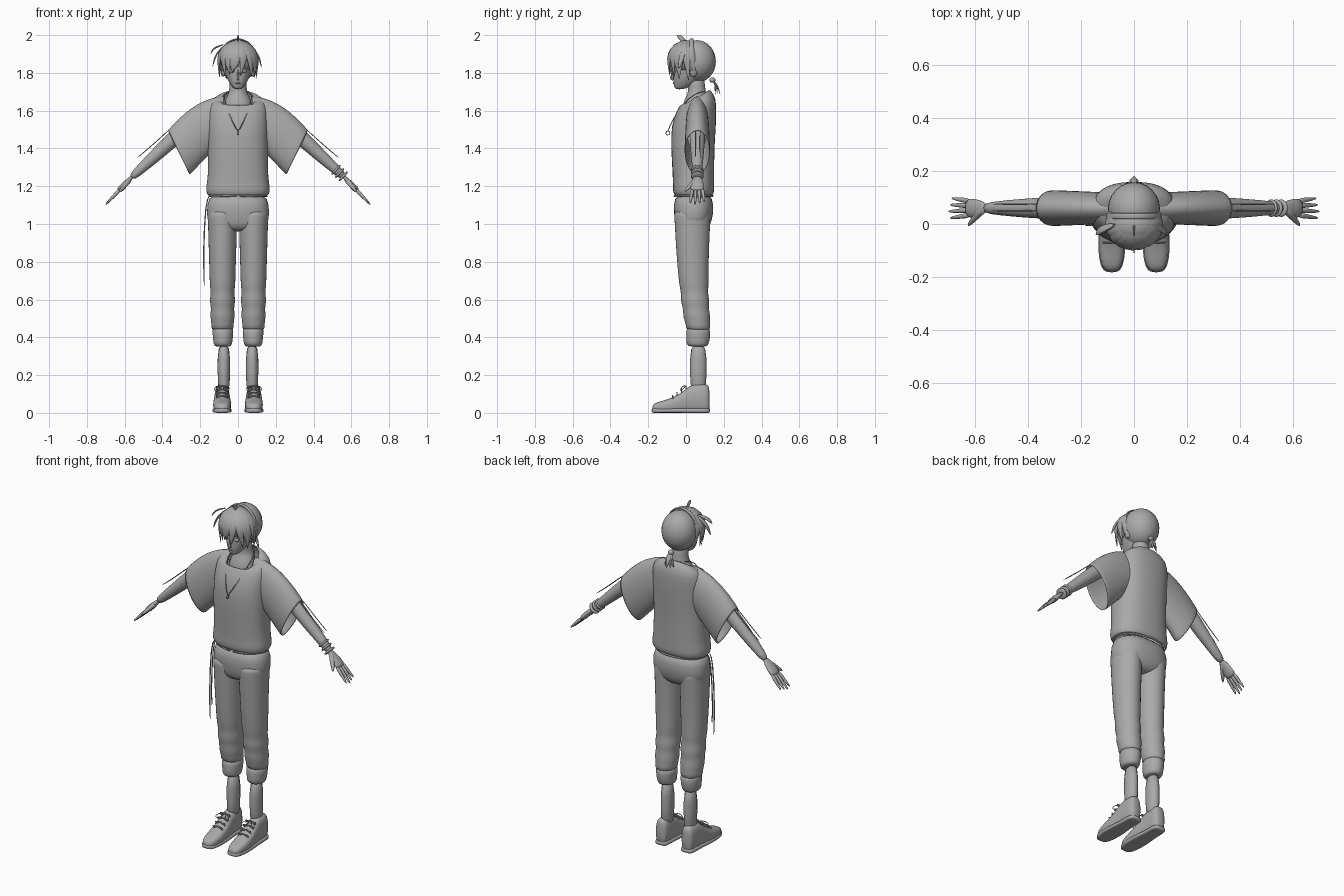
import bpy
import bmesh
import random
from math import sin, cos, pi
from mathutils import Vector

random.seed(4)
default_cube = bpy.data.objects.get("Cube")
if default_cube:
    bpy.data.objects.remove(default_cube)

colour = (0.4, 0.4, 0.4, 1)
grey = bpy.data.materials.new("plain_grey")
grey.use_nodes = True
grey.diffuse_color = colour
grey.node_tree.nodes["Principled BSDF"].inputs["Base Color"].default_value = colour

RIGHTWARD, BACKWARD, UPWARD = Vector((1, 0, 0)), Vector((0, 1, 0)), Vector((0, 0, 1))


def finish(name, bm, mirror=False, soften=True, cloth=False):
    """Turn a bmesh into a smooth grey object with the requested modifiers."""
    bmesh.ops.recalc_face_normals(bm, faces=bm.faces)
    mesh = bpy.data.meshes.new(name)
    bm.to_mesh(mesh)
    bm.free()
    mesh.materials.append(grey)
    for face in mesh.polygons:
        face.use_smooth = True
    obj = bpy.data.objects.new(name, mesh)
    bpy.context.collection.objects.link(obj)
    if mirror:
        obj.modifiers.new("mirror", "MIRROR").use_mirror_merge = False
    if cloth:
        obj.modifiers.new("cloth", "SOLIDIFY").thickness = 0.005
    if soften:
        subdivision = obj.modifiers.new("soften", "SUBSURF")
        subdivision.levels = subdivision.render_levels = 1


def power(value, shape):
    return (1 if value >= 0 else -1) * abs(value) ** (2 / shape)


def loft(name, rings, sides=16, shape=2, closed=True, **options):
    """Skin a surface over rings given as (centre, half axis, half axis)."""
    bm = bmesh.new()
    angles = [2 * pi * k / sides for k in range(sides)]
    loops = [[bm.verts.new(centre + u * power(cos(a), shape) + v * power(sin(a), shape))
              for a in angles] for centre, u, v in rings]
    for low, high in zip(loops, loops[1:]):
        for k in range(sides):
            bm.faces.new((low[k - 1], low[k], high[k], high[k - 1]))
    if closed:
        bm.faces.new(loops[0])
        bm.faces.new(loops[-1])
    finish(name, bm, **options)


def stack(name, rows, centre_x=0, **options):
    """Loft upright rows of (z, half width, front y, back y, rise to the back)."""
    rings = []
    for z, wide, front, back, *rise in rows:
        rings.append((Vector((centre_x, (front + back) / 2, z)), RIGHTWARD * wide,
                      Vector((0, (back - front) / 2, sum(rise)))))
    loft(name, rings, **options)


def limb(name, path, width, flat=1, side=BACKWARD, **options):
    """Loft a tube along a path; width is a rule over the path from start to end."""
    path = [Vector(point) for point in path]
    last = len(path) - 1
    rings = []
    for i, point in enumerate(path):
        along = (path[min(i + 1, last)] - path[max(i - 1, 0)]).normalized()
        across = (side - along * side.dot(along)).normalized() * width(i / last)
        rings.append((point, across, along.cross(across) * flat))
    loft(name, rings, **options)


def cord(name, path, radius=0.003, **options):
    limb(name, path, lambda t: radius, side=Vector((.3, .9, .2)), sides=6, **options)


def lock(name, path, wide, side=BACKWARD):
    """A flat tuft of hair which swells and then runs to a point."""
    limb(name, path, lambda t: wide * sin(pi * (.2 + .78 * t)), flat=.35, side=side, sides=8)


def ball(name, centre, size, **options):
    bm = bmesh.new()
    bmesh.ops.create_uvsphere(bm, u_segments=24, v_segments=16, radius=1)
    bmesh.ops.scale(bm, vec=size, verts=bm.verts)
    bmesh.ops.translate(bm, vec=centre, verts=bm.verts)
    finish(name, bm, soften=False, **options)


def steps(count):
    return [k / (count - 1) for k in range(count)]


# Shirt body with a scooped collar that is higher at the back
stack("shirt_body", [
    (1.15, .16, -.06, .14), (1.17, .17, -.07, .15), (1.2, .17, -.07, .15), (1.24, .16, -.07, .15),
    (1.4, .16, -.08, .15), (1.52, .16, -.08, .16), (1.6, .16, -.05, .16),
    (1.65, .15, -.03, .16, .02), (1.67, .11, -.03, .13, .04), (1.66, .08, -.02, .12, .05)],
    sides=24, shape=2.4, closed=False, cloth=True)

# Wide hanging sleeves, curved along the shoulder and straight underneath
sleeve_rings = []
for t in steps(6):
    top = Vector((.07 + .306 * t, .06, 1.68 - .184 * t * t))
    bottom = Vector((.1 + .155 * t, .06, 1.42 - .163 * t))
    sleeve_rings.append(((top + bottom) / 2, (top - bottom) / 2, BACKWARD * (.06 + .01 * t)))
loft("sleeve", sleeve_rings, closed=False, mirror=True, cloth=True)

# Trousers: hips, legs that crease below the knee, and rolled cuffs
stack("trouser_hips", [
    (1.17, .15, -.05, .13), (1.1, .165, -.07, .15), (1.02, .168, -.06, .14),
    (.98, .14, -.05, .12), (.96, .07, -.02, .09)], sides=24, shape=2.4)
leg_rows = []
for k, t in enumerate(steps(17)):
    crease = .005 * (-1) ** k if t > .65 else 0
    middle = .034 + .034 * t ** 3
    depth = .1 - .034 * t + crease
    leg_rows.append((1.08 - .65 * t, .081 - .02 * t + crease, middle - depth, middle + depth))
stack("trouser_leg", leg_rows, centre_x=.082, mirror=True)
stack("trouser_cuff", [
    (.35, .04, .02, .11), (.36, .05, 0, .12), (.4, .054, 0, .13), (.44, .058, 0, .13),
    (.45, .05, .01, .12)], centre_x=.08, mirror=True)
limb("shin", [(.075, .065, .1), (.075, .065, .2), (.075, .065, .38)],
     lambda t: .042 + .005 * t, flat=.75, mirror=True)


def shoe_part(name, rows, shape):
    rings = [(Vector((.084, y, top / 2)), RIGHTWARD * wide, UPWARD * top / 2)
             for y, top, wide in rows]
    loft(name, rings, shape=shape, mirror=True)


# Shoes with flat soles, crossing laces and bows
outline = [(-.18, .04, .02), (-.16, .055, .04), (-.1, .07, .05), (-.03, .1, .047),
           (.02, .15, .04), (.07, .155, .04), (.11, .155, .037), (.126, .14, .026)]
shoe_part("shoe_upper", outline, shape=2.8)
shoe_part("shoe_sole", [(y * 1.02, .025, wide + .003) for y, top, wide in outline], shape=4)
tongue_low, tongue_high = Vector((.084, -.07, .092)), Vector((.084, 0, .143))
for t in steps(4):
    middle = tongue_low.lerp(tongue_high, t)
    for sideways in (RIGHTWARD * .033, RIGHTWARD * -.033):
        cord("shoe_lace", [middle - sideways - UPWARD * .015, middle,
                           middle + sideways - UPWARD * .005], soften=False, mirror=True)
for sideways in (RIGHTWARD * .05, RIGHTWARD * -.05):
    outer = tongue_high + sideways - BACKWARD * .03
    cord("lace_bow", [tongue_high, outer.lerp(tongue_high, .4), outer - UPWARD * .02,
                      outer - sideways / 2 - UPWARD * .03, tongue_high], mirror=True)

# Straight arms running into palm, fingers and thumb
shoulder, wrist = Vector((.19, .06, 1.59)), Vector((.57, .06, 1.24))
fingertip = Vector((.703, .06, 1.1))
knuckle = wrist.lerp(fingertip, .46)
limb("arm", [shoulder.lerp(wrist, t) for t in steps(7)],
     lambda t: .045 - .025 * t * t, mirror=True)
limb("palm", [wrist.lerp(knuckle, t) for t in (-.2, .2, .6, 1.05)],
     lambda t: .02 + .018 * sin(t * pi * .6), flat=.45, mirror=True)
for k, name in enumerate(("index", "middle", "ring", "little")):
    spread = BACKWARD * (k - 1.5)
    base = knuckle.lerp(wrist, .15) + spread * .018
    tip = fingertip.lerp(knuckle, .09 * abs(k - 1)) + spread * .025
    limb(name + "_finger", [base.lerp(tip, t) for t in steps(4)],
         lambda t: .011 - .007 * t ** 2, sides=8, mirror=True)
thumb_tip = Vector((.628, -.008, 1.17))
limb("thumb", [wrist.lerp(thumb_tip, t) for t in steps(4)],
     lambda t: .017 - .012 * t ** 2, sides=8, mirror=True)

# Loose sleeve ties, and wrist bands on the left arm only
for y in (.05, .075):
    cord("sleeve_tie", [(.36, y, 1.503), (.45, y, 1.42), (.54, y, 1.345)], mirror=True)
for t in (.85, .9, .95):
    limb("wrist_band", [shoulder.lerp(wrist, t + shift) for shift in (0, .015, .03)],
         lambda t: .03 + .006 * sin(pi * t))

# Neck, head and facial features
stack("neck", [
    (1.55, .08, -.03, .11), (1.62, .08, -.02, .11), (1.66, .07, -.01, .11),
    (1.69, .05, .01, .11), (1.72, .046, .01, .1), (1.8, .045, 0, .1)])
stack("face", [
    (1.713, .014, -.05, -.02), (1.72, .027, -.062, .01), (1.74, .042, -.066, .05),
    (1.77, .06, -.07, .09), (1.82, .074, -.07, .13), (1.9, .076, -.07, .13),
    (1.94, .05, -.04, .1)], shape=2.2)
ball("skull", centre=(0, .058, 1.861), size=(.098, .1, .112))
limb("nose", [(0, -.064, 1.82), (0, -.074, 1.79), (0, -.084, 1.77), (0, -.064, 1.763)],
     lambda t: .004 + .004 * t, side=RIGHTWARD, sides=8)
ball("eye", centre=(.032, -.06, 1.81), size=(.014, .01, .008), mirror=True)
ball("lips", centre=(0, -.063, 1.745), size=(.015, .007, .004))
ball("ear", centre=(.078, .04, 1.81), size=(.012, .02, .03), mirror=True)

# Front hair cap, band over the head and ragged fringe
ball("hair_cap", centre=(0, 0, 1.883), size=(.1, .084, .09))
sweep = [pi * (1.4 * t - .2) for t in steps(13)]
limb("hair_band", [(.1 * cos(a), .03, 1.868 + .113 * sin(a)) for a in sweep],
     lambda t: .012, flat=.4, sides=8)
crown = Vector((0, 0, 1.968))
for t in steps(13):
    a = pi * 1.2 * (t - .5)
    out = Vector((.104 * sin(a), -.094 * cos(a), 0))
    across = Vector((cos(a), sin(a), 0))
    drift = across * random.uniform(-.03, .03)
    drop = .16 + .045 * abs(sin(a)) + random.uniform(-.01, .015)
    lock("fringe_lock", [crown, crown + out * .62 - UPWARD * .015, crown + out - UPWARD * .07,
                         crown + out + drift / 2 - UPWARD * .12,
                         crown + out * .9 + drift - UPWARD * drop], wide=.028, side=across)
for tip in [(-.145, -.04, 1.9), (-.135, -.04, 1.83), (.126, -.04, 1.82), (0, -.047, 2)]:
    tip = Vector(tip)
    root = Vector((tip.x / 2, 0, 1.95))
    bend = root.lerp(tip, .5) + RIGHTWARD * tip.x * .12 + UPWARD * .01
    lock("loose_lock", [root, bend, bend.lerp(tip, .6), tip], wide=.016)

# Short tied ponytail
knot = Vector((0, .14, 1.762))
ball("ponytail_tie", centre=knot, size=(.016, .016, .014))
for k in range(-2, 3):
    end = knot + Vector((.014 * k, .042 - .014 * abs(k), -.08))
    lock("ponytail_lock", [knot, knot.lerp(end, .3) + BACKWARD * .012,
                           knot.lerp(end, .65) + BACKWARD * .006, end], .014, side=RIGHTWARD)

# Necklace with ring pendant, and hanging belt strings
cord("necklace", [(.03, .1, 1.7), (.066, .07, 1.7), (.078, .015, 1.67), (.05, -.05, 1.59),
                  (.02, -.085, 1.52), (0, -.096, 1.49)], mirror=True)
circle = [2 * pi * t for t in steps(13)]
cord("pendant_ring", [(0, -.096 + .011 * cos(a), 1.482 + .011 * sin(a)) for a in circle])
cord("waist_cord", [(.16 * sin(a), .04 - .105 * cos(a), 1.148 + .004 * sin(7 * a))
                    for a in circle], radius=.006)
for y, end in ((-.005, .66), (.012, .74)):
    cord("belt_string", [(-.15, y, 1.15), (-.172, y, 1.12), (-.184, y, .85), (-.178, y, end)],
         radius=.004)
